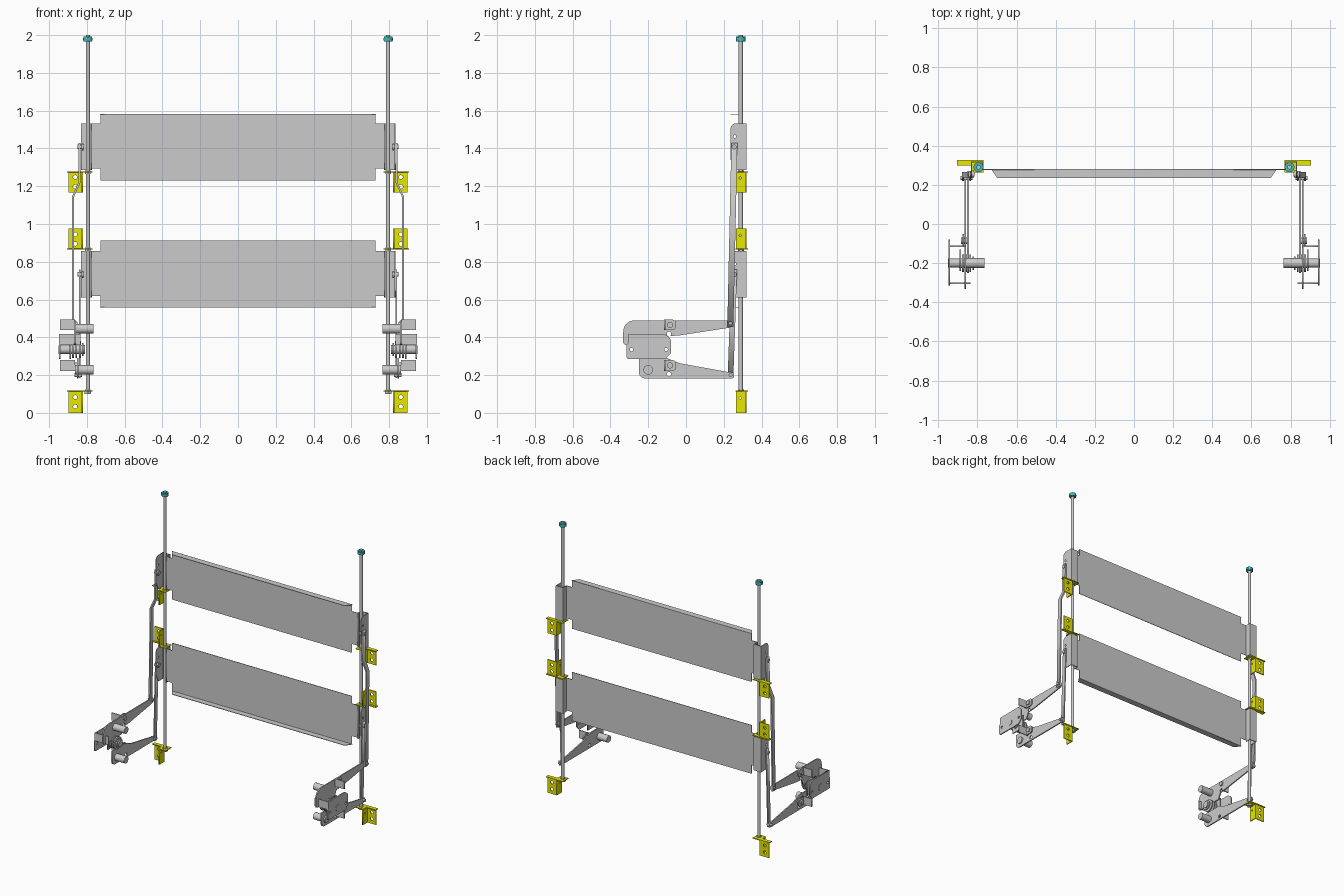
import bpy, bmesh, math
from mathutils import Vector

if "Cube" in bpy.data.objects:
    bpy.data.objects.remove(bpy.data.objects["Cube"])

YELLOW = bpy.data.materials.new("yellow_paint")
YELLOW.diffuse_color = (0.8, 0.8, 0.0, 1)
YELLOW.use_nodes = True
YELLOW.node_tree.nodes["Principled BSDF"].inputs["Base Color"].default_value = YELLOW.diffuse_color
TEAL = bpy.data.materials.new("teal_nut")
TEAL.diffuse_color = (0.05, 0.5, 0.5, 1)
TEAL.use_nodes = True
TEAL.node_tree.nodes["Principled BSDF"].inputs["Base Color"].default_value = TEAL.diffuse_color
PLACE = {'x': lambda a, b, t: (t, a, b),
         'y': lambda a, b, t: (a, t, b),
         'z': lambda a, b, t: (a, b, t)}


def rounded(points):
    # outline with optional third value = corner radius
    out = []
    n = len(points)
    for i, p in enumerate(points):
        c = Vector(p[:2])
        if len(p) < 3:
            out.append(c)
            continue
        u = c + (Vector(points[i - 1][:2]) - c).normalized() * p[2]
        v = c + (Vector(points[(i + 1) % n][:2]) - c).normalized() * p[2]
        for k in range(7):
            t = k / 6
            out.append(u * (1 - t) ** 2 + c * 2 * t * (1 - t) + v * t * t)
    return out


def finish(name, me, mat, mirror):
    bm = bmesh.new()
    bm.from_mesh(me)
    bmesh.ops.remove_doubles(bm, verts=bm.verts, dist=1e-5)
    bmesh.ops.recalc_face_normals(bm, faces=bm.faces)
    bm.to_mesh(me)
    bm.free()
    ob = bpy.data.objects.new(name, me)
    bpy.context.collection.objects.link(ob)
    me.materials.clear()
    if mat:
        me.materials.append(mat)
    if mirror:
        ob.modifiers.new("Mirror", 'MIRROR').use_mirror_merge = False
    return ob


def plate(name, axis, pos, thick, outline, holes=(), mat=None, mirror=True, shear=None):
    # flat sheet with round holes, normal to the given axis
    cu = bpy.data.curves.new(name, 'CURVE')
    cu.dimensions, cu.fill_mode, cu.extrude = '2D', 'BOTH', thick / 2
    loops = [rounded(outline)]
    for a, b, r in holes:
        loops.append([Vector((a + r * math.cos(k * math.pi / 8), b + r * math.sin(k * math.pi / 8)))
                      for k in range(16)])
    for loop in loops:
        sp = cu.splines.new('POLY')
        sp.points.add(len(loop) - 1)
        for q, c in zip(sp.points, loop):
            q.co = (c.x, c.y, 0, 1)
        sp.use_cyclic_u = True
    tmp = bpy.data.objects.new("tmp", cu)
    bpy.context.collection.objects.link(tmp)
    dg = bpy.context.evaluated_depsgraph_get()
    me = bpy.data.meshes.new_from_object(tmp.evaluated_get(dg))
    bpy.data.objects.remove(tmp)
    for v in me.vertices:
        v.co = PLACE[axis](v.co.x, v.co.y, v.co.z + pos)
        if shear:
            v.co.y += (v.co.z - shear[0]) * shear[1]
    me.name = name
    return finish(name, me, mat, mirror)


def rect(a0, a1, b0, b1):
    return [(a0, b0), (a1, b0), (a1, b1), (a0, b1)]


def cyl(name, axis, a, b, t0, t1, r, seg=20, mat=None):
    bm = bmesh.new()
    bmesh.ops.create_cone(bm, cap_ends=True, segments=seg, radius1=r, radius2=r, depth=t1 - t0)
    for v in bm.verts:
        v.co = PLACE[axis](v.co.x + a, v.co.y + b, v.co.z + (t0 + t1) / 2)
    me = bpy.data.meshes.new(name)
    bm.to_mesh(me)
    bm.free()
    ob = finish(name, me, mat, True)
    if seg > 6:
        bpy.context.view_layer.objects.active = ob
        ob.select_set(True)
        bpy.ops.object.shade_smooth_by_angle()
        ob.select_set(False)
    return ob


RX, RY = 0.795, 0.29

# guide rods with end nuts
cyl("guide_rod", 'z', RX, RY, 0.1, 2.0, 0.011)
cyl("top_nut", 'z', RX, RY, 1.967, 1.992, 0.025, 6, TEAL)
cyl("top_washer", 'z', RX, RY, 1.972, 1.986, 0.025, 20, TEAL)
cyl("bottom_nut", 'z', RX, RY, 0.1, 0.113, 0.02, 6)

# two sliding boards, each with a lip and end channels around the rods
for label, z0, z1, c0, c1, lip in (("upper", 1.23, 1.583, 1.285, 1.533, 1.581),
                                   ("lower", 0.557, 0.912, 0.61, 0.858, 0.559)):
    half = [(0.728, z0), (0.728, c0 + 0.01), (0.775, c0 + 0.01), (0.775, c1), (0.728, c1), (0.728, z1)]
    plate(label + "_board", 'y', 0.279, 0.004, half + [(-x, z) for x, z in reversed(half)], mirror=False)
    plate(label + "_lip", 'z', lip, 0.004,
          [(-0.73, 0.28), (0.73, 0.28), (0.7, 0.236), (-0.7, 0.236)], mirror=False)
    plate(label + "_channel_inner", 'x', 0.775, 0.005, rect(0.277, 0.32, c0, c1))
    plate(label + "_channel_back", 'y', 0.318, 0.005, rect(0.773, 0.832, c0, c1))
    plate(label + "_channel_ear", 'x', 0.83, 0.005,
          [(0.32, c0), (0.32, c1), (0.235, c1, 0.035), (0.235, c1 - 0.19), (0.262, c0)],
          [(0.258, c1 - 0.07, 0.008)])
    zp = c1 - 0.125
    cyl(label + "_ear_bolt", 'x', 0.255, zp, 0.815, 0.85, 0.012)
    cyl(label + "_ear_washer", 'x', 0.255, zp, 0.818, 0.827, 0.018)

# yellow stop brackets
for label, z0, z1, fz in (("bottom", 0.0, 0.117, 0.115), ("middle", 0.865, 0.975, 0.867),
                          ("top", 1.168, 1.278, 1.276)):
    m = (z0 + z1) / 2
    plate(label + "_bracket_face", 'y', 0.318, 0.007, rect(0.822, 0.898, z0, z1),
          [(0.862, m - 0.025, 0.011), (0.862, m + 0.025, 0.011)], YELLOW)
    plate(label + "_bracket_web", 'x', 0.825, 0.007, rect(0.264, 0.321, z0, z1),
          [(0.287, m + 0.02, 0.006)], YELLOW)
    plate(label + "_bracket_stop", 'z', fz, 0.006,
          [(0.77, 0.262), (0.83, 0.262), (0.83, 0.3), (0.905, 0.3), (0.905, 0.328), (0.77, 0.328)],
          [(RX, RY, 0.013)], YELLOW)
    cyl(label + "_stop_nut", 'z', RX, RY, fz - 0.012, fz + 0.008, 0.016, 6)

# long cranked link to the upper board, short link to the lower board
plate("long_link", 'y', 0.235, 0.032,
      [(0.869, 0.455), (0.879, 0.455), (0.879, 1.145), (0.845, 1.22), (0.845, 1.43),
       (0.835, 1.43), (0.835, 1.217), (0.869, 1.142)], shear=(0.47, 0.022))
plate("short_link", 'y', 0.236, 0.03, rect(0.833, 0.841, 0.185, 0.76), shear=(0.2, 0.035))
cyl("long_link_pin", 'x', 0.235, 0.475, 0.852, 0.888, 0.01)
cyl("short_link_pin", 'x', 0.236, 0.2, 0.825, 0.866, 0.01)

# swinging arms
plate("upper_arm", 'x', 0.863, 0.009,
      [(-0.333, 0.36, 0.02), (-0.12, 0.36), (-0.1, 0.405), (-0.03, 0.411), (0.225, 0.45),
       (0.25, 0.458, 0.01), (0.25, 0.49, 0.01), (-0.333, 0.49, 0.07)], [(-0.09, 0.418, 0.012)])
plate("lower_arm", 'x', 0.848, 0.009,
      [(-0.25, 0.182, 0.04), (0.255, 0.182, 0.015), (0.255, 0.214, 0.015), (0.22, 0.217),
       (-0.03, 0.262), (-0.1, 0.29), (-0.25, 0.29)], [(-0.09, 0.205, 0.012), (-0.205, 0.225, 0.009)])

# stop tabs bent outward from the arms
for label, z0, z1 in (("upper", 0.438, 0.494), ("lower", 0.222, 0.28)):
    m = (z0 + z1) / 2
    plate(label + "_tab_flange", 'y', -0.113, 0.007, rect(0.862, 0.942, z0, z1))
    plate(label + "_tab_ear", 'x', 0.872, 0.008,
          [(-0.116, z0), (-0.052, z0, 0.026), (-0.052, z1, 0.026), (-0.116, z1)], [(-0.085, m, 0.008)])
    cyl(label + "_tab_bolt", 'x', -0.085, m, 0.85, 0.885, 0.016)
    zc = 0.445 if label == "upper" else 0.228
    cyl(label + "_handle_pin", 'x', -0.2, zc, 0.765, 0.862, 0.025)

# pivot housing: outer cheek, front return and hub
plate("outer_cheek", 'x', 0.944, 0.008,
      [(-0.315, 0.285, 0.015), (-0.11, 0.285), (-0.08, 0.315), (-0.08, 0.395, 0.02), (-0.115, 0.418),
       (-0.305, 0.418), (-0.305, 0.37), (-0.315, 0.36)],
      [(-0.288, 0.335, 0.009), (-0.105, 0.335, 0.009)])
plate("front_return", 'y', -0.302, 0.007, rect(0.835, 0.947, 0.36, 0.418))
plate("inner_cheek", 'x', 0.888, 0.007, [(-0.24, 0.285), (-0.13, 0.285), (-0.13, 0.385), (-0.24, 0.385)])
cyl("pivot_shaft", 'x', -0.2, 0.335, 0.86, 0.951, 0.023)
cyl("hub_core", 'x', -0.2, 0.335, 0.81, 0.895, 0.024)
for i, (x0, x1, r) in enumerate(((0.818, 0.826, 0.034), (0.832, 0.841, 0.045),
                                 (0.853, 0.859, 0.045), (0.869, 0.878, 0.045))):
    cyl(f"hub_disc_{i}", 'x', -0.2, 0.335, x0, x1, r, 24)
